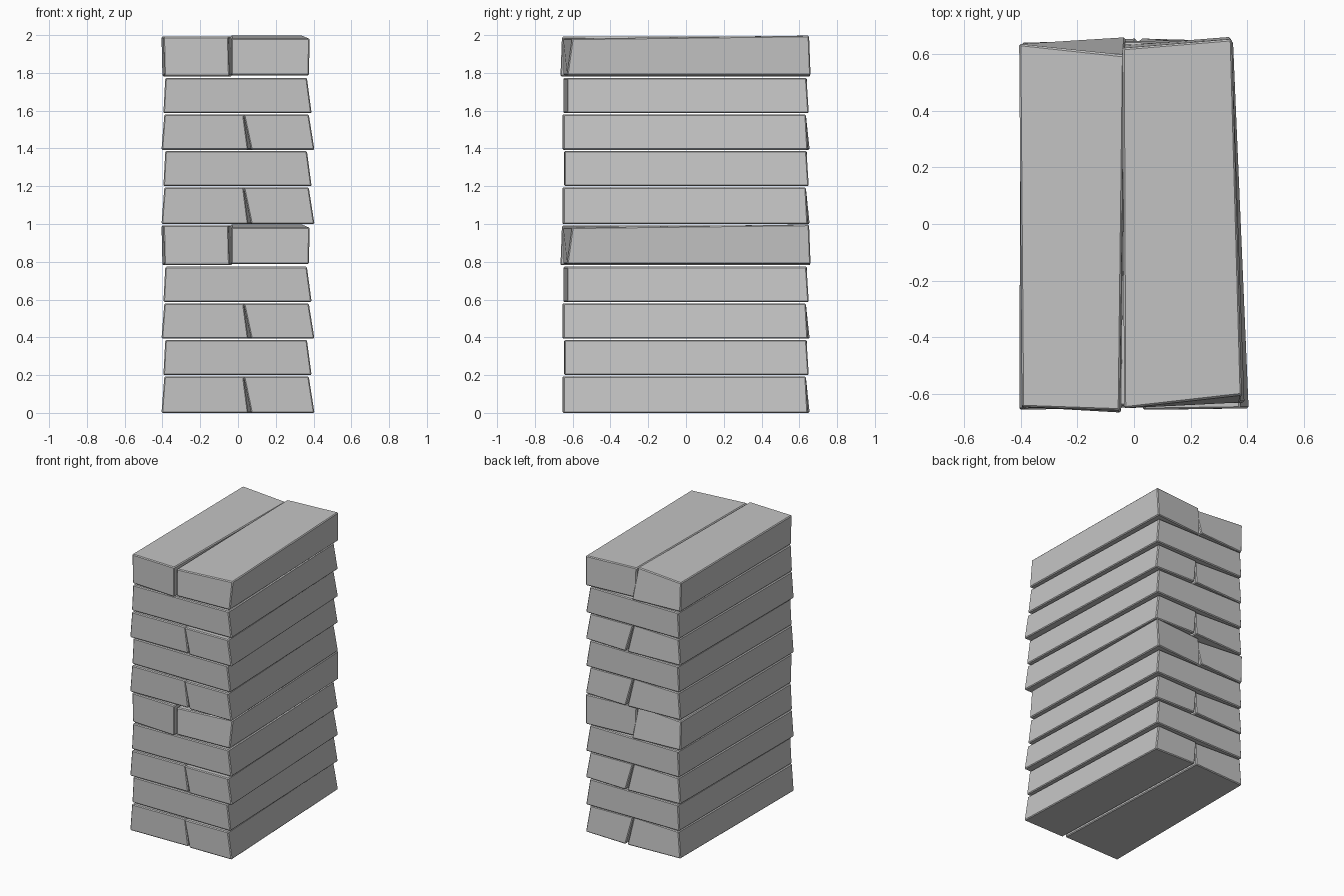
import bpy
import bmesh

if "Cube" in bpy.data.objects:
    bpy.data.objects.remove(bpy.data.objects["Cube"], do_unlink=True)

grey = bpy.data.materials.new("plain_grey")
grey.use_nodes = True
tone = (0.55, 0.55, 0.55, 1)
grey.diffuse_color = tone
grey.node_tree.nodes["Principled BSDF"].inputs["Base Color"].default_value = tone


def block(name, z, left, right, front, back, lean=(0, 0),
          front_lean=(0, 0), back_lean=(0, 0), rise=0):
    """Rough-cut block. left/right: x at (front, back) of the base;
    front/back: y at (low x, high x) of the base; leans shift the top."""
    bm = bmesh.new()
    bmesh.ops.create_cube(bm, size=2)
    for v in bm.verts:
        side, rear, top = v.co.x > 0, v.co.y > 0, v.co.z > 0
        x = (right if side else left)[rear]
        y = (back if rear else front)[side]
        if top:
            x += lean[side]
            y += (back_lean if rear else front_lean)[side]
        v.co = (x, y, z[top] + (rise if top and rear else 0))
    mesh = bpy.data.meshes.new(name)
    bm.to_mesh(mesh)
    bm.free()
    mesh.materials.append(grey)
    obj = bpy.data.objects.new(name, mesh)
    bpy.context.collection.objects.link(obj)
    # Slightly worn edges
    bevel = obj.modifiers.new("worn_edges", "BEVEL")
    bevel.width = 0.006
    bevel.segments = 1
    return obj


def split_course(name, z):
    """Wide block on the low-x side, narrow block on the high-x side."""
    block(name + "_wide_block", z, (-0.405, -0.4), (0.055, 0.01),
          (-0.655, -0.645), (0.635, 0.655), (0.015, -0.025),
          back_lean=(0, -0.04))
    block(name + "_narrow_block", z, (0.07, 0.025), (0.405, 0.35),
          (-0.655, -0.65), (0.655, 0.645), (-0.04, -0.03),
          back_lean=(-0.03, -0.01))


def single_course(name, z, front):
    """One block across the full width."""
    block(name + "_full_block", z, (-0.395, -0.395), (0.39, 0.345),
          front, (0.64, 0.65), (0.01, -0.025), back_lean=(0, -0.012))


def cap_course(name, z):
    """Narrow block on the low-x side, wide block on the high-x side."""
    low, high = z
    block(name + "_narrow_block", (low, high - 0.005), (-0.39, -0.4),
          (-0.045, -0.03), (-0.645, -0.665), (0.635, 0.66), (-0.005, -0.005),
          front_lean=(0, 0.008), back_lean=(0, -0.065))
    block(name + "_wide_block", (low + 0.005, high - 0.015), (-0.035, -0.04),
          (0.375, 0.34), (-0.65, -0.63), (0.63, 0.66), (0, 0.005),
          front_lean=(0, 0.027), back_lean=(-0.01, -0.008), rise=0.015)


# Two identical five-course groups stacked up
for label, base in (("lower", 0), ("upper", 1)):
    split_course(label + "_first", (base, base + 0.193))
    single_course(label + "_second", (base + 0.2, base + 0.387), (-0.645, -0.643))
    split_course(label + "_third", (base + 0.393, base + 0.58))
    single_course(label + "_fourth", (base + 0.587, base + 0.774), (-0.65, -0.63))
    cap_course(label + "_fifth", (base + 0.782, base + 0.997))
